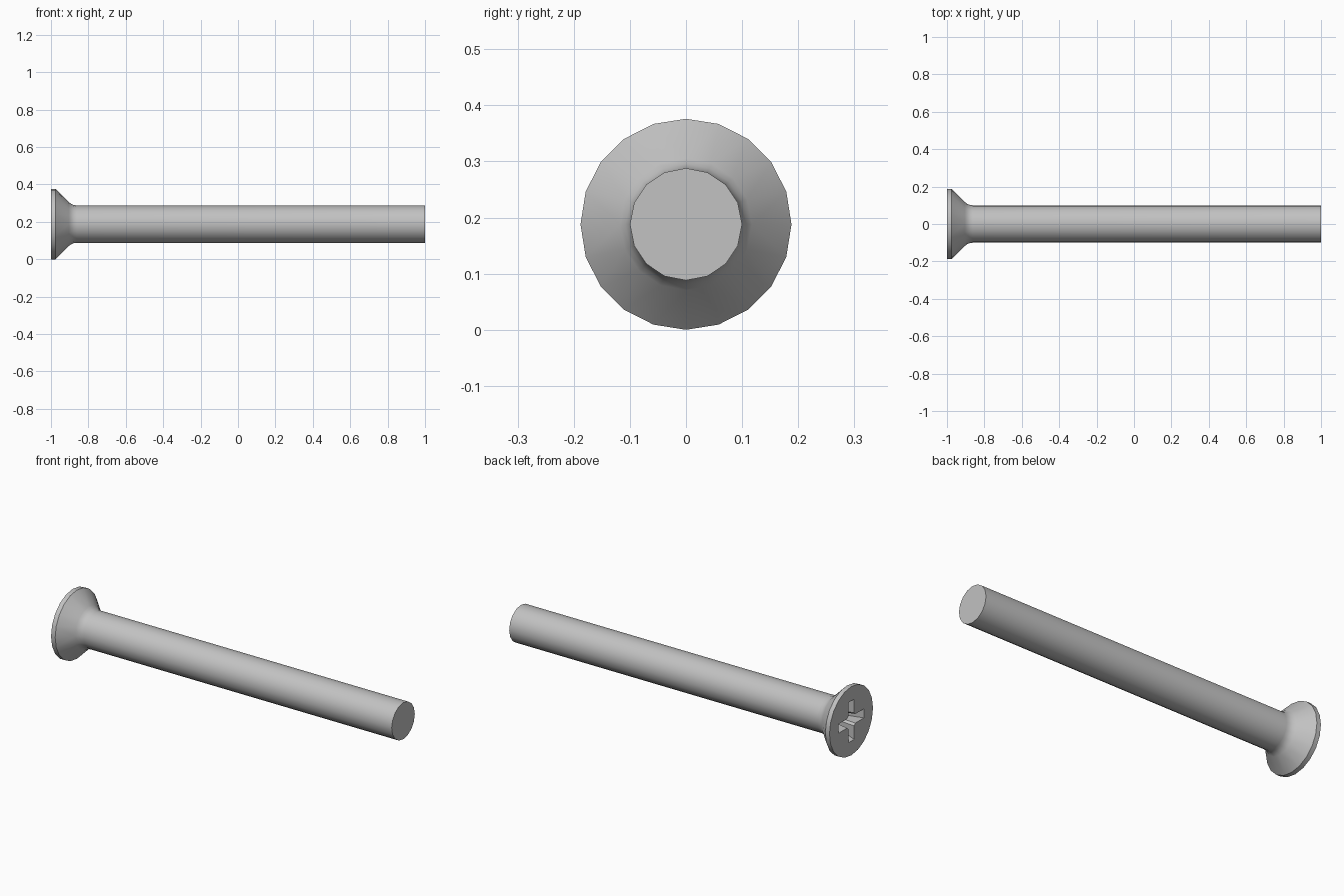
import bpy
import bmesh
from math import cos, sin, pi, radians

if "Cube" in bpy.data.objects:
    bpy.data.objects.remove(bpy.data.objects["Cube"], do_unlink=True)

HEAD_R, SHAFT_R, FILLET_R = 0.188, 0.1, 0.06
HEAD_SIDES, SHAFT_SIDES = 20, 16
RIM_X, FRONT_X, TIP_X = -0.975, -1.0, 1.0

# Plain steel material
steel = bpy.data.materials.new("grey steel")
steel.use_nodes = True
colour = (0.54, 0.54, 0.54, 1)
steel.diffuse_color = colour
steel.node_tree.nodes["Principled BSDF"].inputs["Base Color"].default_value = colour

bm = bmesh.new()


def loop(x, points):
    """Closed loop of edges in the plane at x, around the screw axis."""
    verts = [bm.verts.new((x, y, z + HEAD_R)) for y, z in points]
    return [bm.edges.new((v, verts[(i + 1) % len(verts)])) for i, v in enumerate(verts)]


def circle(x, radius, sides):
    return loop(x, [(radius * sin(2 * pi * i / sides), radius * cos(2 * pi * i / sides))
                    for i in range(sides)])


def cross(x, reach, half, corner):
    """Plus-shaped loop with chamfered inner corners."""
    arm = [(-half, reach), (half, reach), (half, corner), (corner, half)]
    points = []
    for _ in range(4):
        points += arm
        arm = [(z, -y) for y, z in arm]
    return loop(x, points)


def skin(loops):
    for a, b in zip(loops, loops[1:]):
        bmesh.ops.bridge_loops(bm, edges=a + b)


# Countersunk head, fillet and shaft
rings = [circle(FRONT_X, HEAD_R, HEAD_SIDES), circle(RIM_X, HEAD_R, HEAD_SIDES)]
fillet_end = RIM_X + HEAD_R - SHAFT_R - FILLET_R * (1 - cos(pi / 4)) + FILLET_R * sin(pi / 4)
for step in range(4):
    angle = pi / 4 * (1 - step / 3)
    rings.append(circle(fillet_end - FILLET_R * sin(angle),
                        SHAFT_R + FILLET_R * (1 - cos(angle)), SHAFT_SIDES))
rings.append(circle(TIP_X, SHAFT_R, SHAFT_SIDES))
skin(rings)
bm.faces.new([e.verts[0] for e in rings[-1]])

# Tapered cross recess in the head
mouth = cross(FRONT_X, 0.11, 0.025, 0.036)
floor = cross(FRONT_X + 0.1, 0.065, 0.016, 0.026)
skin([mouth, floor])
bmesh.ops.triangle_fill(bm, edges=floor, use_beauty=True)
bmesh.ops.triangle_fill(bm, edges=rings[0] + mouth, use_beauty=True)
bmesh.ops.recalc_face_normals(bm, faces=bm.faces)

mesh = bpy.data.meshes.new("countersunk_screw")
bm.to_mesh(mesh)
bm.free()
mesh.materials.append(steel)
screw = bpy.data.objects.new("countersunk_screw", mesh)
bpy.context.collection.objects.link(screw)

# Smooth sides with crisp rim, tip and recess
bpy.ops.object.select_all(action="DESELECT")
screw.select_set(True)
bpy.context.view_layer.objects.active = screw
bpy.ops.object.shade_smooth_by_angle(angle=radians(30))
